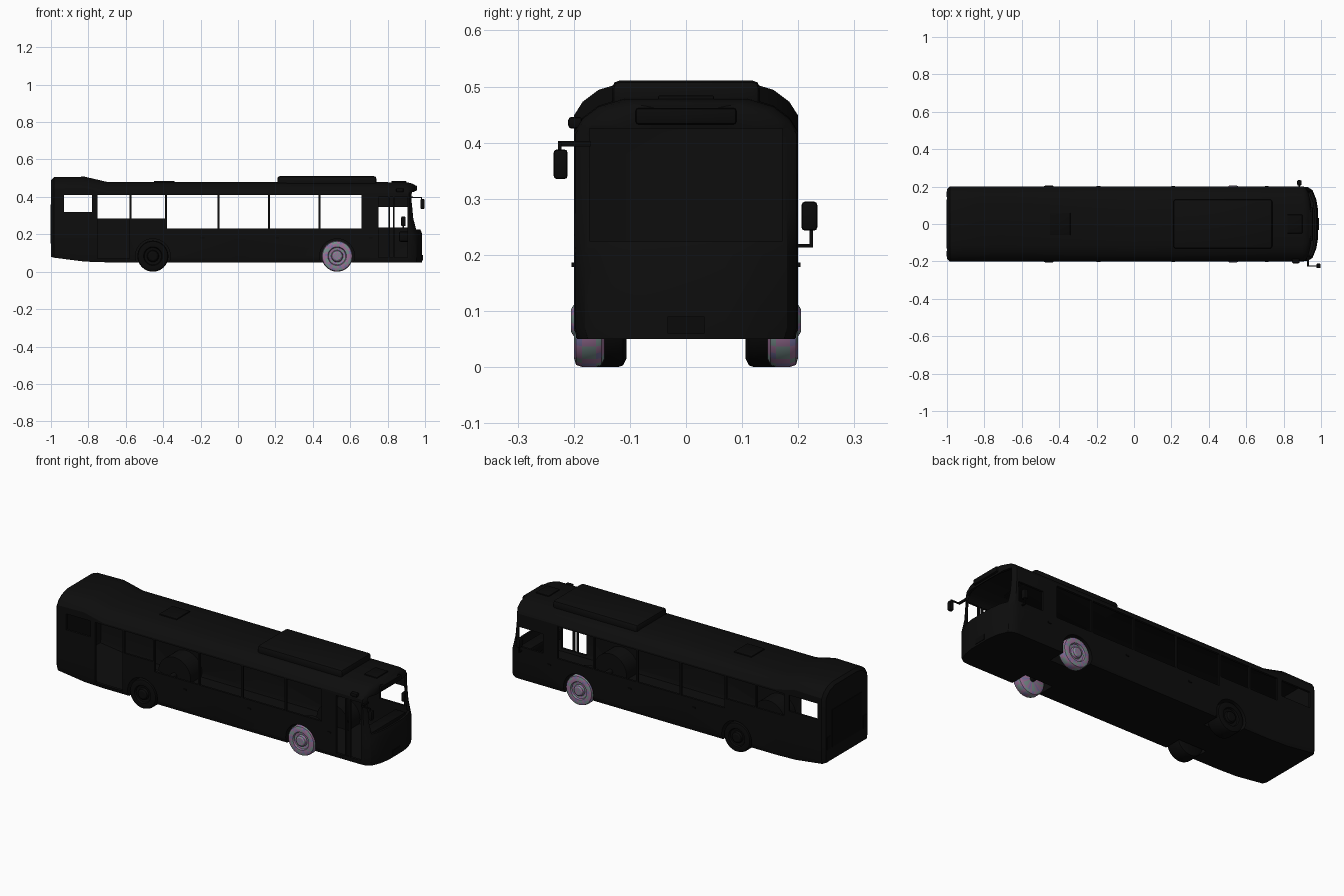
import bpy, bmesh, math
from mathutils import Matrix, Vector

if "Cube" in bpy.data.objects:
    bpy.data.objects.remove(bpy.data.objects["Cube"], do_unlink=True)


def material(name, rgb):
    m = bpy.data.materials.new(name)
    m.use_nodes = True
    m.diffuse_color = (*rgb, 1)
    m.node_tree.nodes["Principled BSDF"].inputs["Base Color"].default_value = (*rgb, 1)
    return m


BLACK = material("body black", (.004, .004, .004))
TRIM = material("trim black", (.003, .003, .003))
MAUVE = material("mauve", (.34, .17, .32))
TEAL = material("grey teal", (.19, .28, .27))
VIOLET = material("blue violet", (.2, .18, .38))


def make(name, bm, mats):
    bmesh.ops.recalc_face_normals(bm, faces=bm.faces)
    me = bpy.data.meshes.new(name)
    bm.to_mesh(me)
    bm.free()
    for m in mats:
        me.materials.append(m)
    ob = bpy.data.objects.new(name, me)
    bpy.context.collection.objects.link(ob)
    return ob


def box(name, lo, hi, bevel=0, mat=TRIM):
    lo, hi = Vector(lo), Vector(hi)
    bm = bmesh.new()
    bmesh.ops.create_cube(bm, size=1)
    for v in bm.verts:
        v.co = (lo + hi) / 2 + v.co * (hi - lo)
    if bevel:
        bmesh.ops.bevel(bm, geom=bm.edges[:], offset=bevel, segments=2,
                        affect='EDGES', profile=.5)
    return make(name, bm, [mat])


def cylinder(name, x, z, r, y0, y1):
    bm = bmesh.new()
    bmesh.ops.create_cone(bm, cap_ends=True, segments=40, radius1=r, radius2=r,
                          depth=abs(y1 - y0),
                          matrix=Matrix.Translation((x, (y0 + y1) / 2, z))
                          @ Matrix.Rotation(math.pi / 2, 4, 'X'))
    return make(name, bm, [BLACK])


def cut(ob, cutter):
    mod = ob.modifiers.new("cut", 'BOOLEAN')
    mod.operation, mod.solver, mod.object = 'DIFFERENCE', 'EXACT', cutter
    bpy.context.view_layer.update()
    graph = bpy.context.evaluated_depsgraph_get()
    me = bpy.data.meshes.new_from_object(ob.evaluated_get(graph))
    ob.modifiers.clear()
    ob.data = me
    bpy.data.objects.remove(cutter, do_unlink=True)


# Body sections along the length: x, half width, bottom, roof height
SECTIONS = [(-1, .185, .08, .49), (-.985, .2, .075, .505), (-.82, .2, .054, .508),
            (-.7, .2, .05, .48), (0, .2, .05, .48), (.9, .2, .05, .478),
            (.93, .197, .05, .475), (.955, .18, .05, .47),
            (.975, .13, .05, .465), (.985, .07, .05, .458)]


def rake(x, z):
    # The windscreen leans back above the bumper
    lean = 0
    if z > .21:
        lean = .03
    if z > .3:
        lean = .045
    if z > .43:
        lean = .035
    return x - lean * max(0, (x - .9) / .085)


def shell(name, inset=0):
    bm = bmesh.new()
    rings = []
    for x, w, zb, zt in SECTIONS:
        x = max(-1 + inset, x - inset if x > .9 else x)
        w, zb, zt = w - inset, zb + inset, zt - inset
        half = [(.97 * w, zb), (w, zb + .02), (w, .2), (w, .28), (w, .38), (w, zt - .06),
                (.92 * w, zt - .035), (.78 * w, zt - .014), (.55 * w, zt)]
        ring = half + [(-y, z) for y, z in reversed(half)]
        rings.append([bm.verts.new((rake(x, z), y, z)) for y, z in ring])
    n = len(rings[0])
    for a, b in zip(rings, rings[1:]):
        for i in range(n):
            j = (i + 1) % n
            bm.faces.new((a[i], a[j], b[j], b[i]))
    for r in (rings[0], rings[-1]):
        for i in range(n // 2 - 1):
            bm.faces.new((r[i], r[i + 1], r[n - 2 - i], r[n - 1 - i]))
    return make(name, bm, [BLACK])


body = shell("bus_body")
cut(body, shell("cavity", .012))

# Window and door openings: x start, x end, sill, top
BOTH = [(-.57, -.39, .285, .41), (-.38, -.11, .23, .41), (-.1, .16, .23, .41),
        (.17, .43, .23, .41), (.44, .66, .23, .41)]
LEFT = BOTH + [(-.96, -.78, .32, .41), (-.75, -.58, .285, .41), (.75, .905, .235, .345)]
RIGHT = BOTH + [(-.93, -.78, .32, .41), (-.75, -.58, .07, .41), (.75, .805, .075, .4),
                (.814, .829, .075, .4), (.838, .905, .075, .4)]
for side, openings in ((1, LEFT), (-1, RIGHT)):
    for x0, x1, z0, z1 in openings:
        ys = sorted((side * .17, side * .25))
        cut(body, box("opening", (x0, ys[0], z0), (x1, ys[1], z1)))
cut(body, box("screen_opening", (.87, -.172, .225), (1.1, .172, .425)))

# Wheel arches and wells
AXLES = {"front": .53, "rear": -.455}
HUB_Z = .083
for axle, x in AXLES.items():
    for side in (1, -1):
        tag = f"{axle}_{'left' if side > 0 else 'right'}"
        cut(body, cylinder("arch", x, HUB_Z, .093, side * .095, side * .25))
        well = cylinder(tag + "_wheel_well", x, HUB_Z, .1, side * .085, side * .196)
        cut(well, cylinder("well_hollow", x, HUB_Z, .093, side * .095, side * .25))
        cut(well, box("well_trim", (x - .2, -.3, -.1), (x + .2, .3, .052)))


# Wheels turned from a radius and width profile
def wheel(name, x, side, inner, colourful):
    profile = [(0, inner), (.068, inner), (.08, inner + .006), (.083, inner + .015),
               (.083, .185), (.079, .196), (.066, .2), (.05, .199), (.046, .19),
               (.032, .188), (.028, .2), (.02, .205), (0, .205)]
    segs = 32
    bm = bmesh.new()
    rings = [[bm.verts.new((x + r * math.cos(t * math.tau / segs), side * y,
                            HUB_Z + r * math.sin(t * math.tau / segs)))
              for t in range(segs)] for r, y in profile]
    for k, (a, b) in enumerate(zip(rings, rings[1:])):
        for i in range(segs):
            j = (i + 1) % segs
            f = bm.faces.new((a[i], a[j], b[j], b[i]))
            if colourful:
                wave = math.sin(i * 1.2 + k * 2)
                f.material_index = 1 if wave > .45 else 2 if wave < -.9 else 0
    bmesh.ops.remove_doubles(bm, verts=bm.verts[:], dist=1e-5)
    return make(name, bm, [MAUVE, TEAL, VIOLET] if colourful else [TRIM])


for side, tag in ((1, "left"), (-1, "right")):
    wheel(f"front_{tag}_wheel", AXLES["front"], side, .145, True)
    wheel(f"rear_{tag}_wheel", AXLES["rear"], side, .106, False)
for axle, x in AXLES.items():
    cylinder(axle + "_axle", x, HUB_Z, .015, -.15, .15)

# Roof equipment
box("roof_unit", (.21, -.132, .46), (.74, .132, .511), .014, BLACK)
box("roof_hatch", (-.45, -.06, .47), (-.34, .06, .486), .004)
box("front_roof_hatch", (.82, -.05, .47), (.9, .05, .484), .003)

# Cab interior
box("dashboard", (.86, -.13, .16), (.93, .17, .215), .01)

# Mirrors on their arms
box("right_mirror_arm", (.925, -.228, .393), (.985, -.222, .4))
box("right_mirror_bracket", (.925, -.228, .393), (.935, -.17, .403))
box("right_mirror_hanger", (.979, -.228, .38), (.985, -.222, .4))
box("right_mirror", (.975, -.236, .335), (.998, -.211, .388), .006)
box("left_mirror_arm", (.88, .19, .213), (.888, .226, .219))
box("left_mirror_post", (.88, .22, .213), (.888, .226, .25))
box("left_mirror", (.872, .206, .243), (.896, .234, .295), .006)
box("door_lamp", (.845, -.21, .425), (.885, -.185, .446), .006)

# Nose and tail details
box("number_plate", (.978, -.033, .06), (.988, .033, .09))
box("destination_visor", (.925, -.09, .432), (.957, .09, .462), .006)
box("rear_panel", (-1.003, -.13, .15), (-.996, .13, .36))
for side in (1, -1):
    ys = sorted((side * .145, side * .175))
    box("tail_lamp", (-1.003, ys[0], .15), (-.996, ys[1], .22))
    ys = sorted((side * .195, side * .204))
    for x in (-.2, .2, .7):
        box("side_marker", (x, ys[0], .178), (x + .02, ys[1], .186))

bpy.ops.object.select_all(action='DESELECT')
for ob in list(bpy.context.collection.objects):
    if ob.type == 'MESH':
        bpy.context.view_layer.objects.active = ob
        ob.select_set(True)
bpy.ops.object.shade_smooth_by_angle(angle=math.radians(30))
